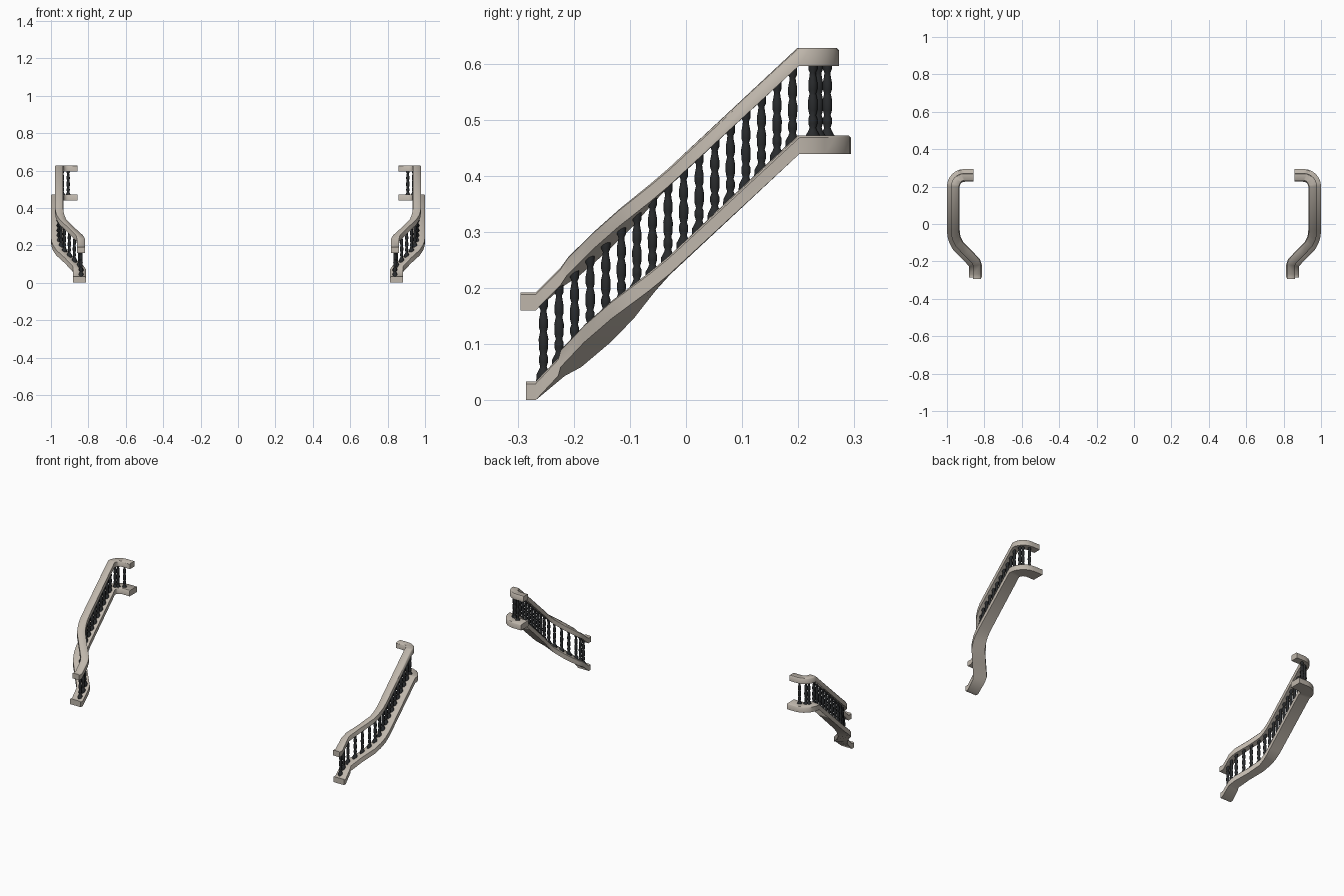
import bpy, bmesh, math
from mathutils import Vector

if "Cube" in bpy.data.objects:
    bpy.data.objects.remove(bpy.data.objects["Cube"])


def material(name, rgb):
    m = bpy.data.materials.new(name)
    m.diffuse_color = (*rgb, 1)
    m.use_nodes = True
    m.node_tree.nodes["Principled BSDF"].inputs["Base Color"].default_value = m.diffuse_color
    return m


STONE = material("pale stone", (0.52, 0.47, 0.41))
IRON = material("dark iron", (0.022, 0.024, 0.026))

# Plan of one stair side, from the bottom newel to the top return
PATH = [Vector(p) for p in [(0.848, -0.285), (0.848, -0.268), (0.848, -0.222), (0.854, -0.205),
                            (0.90, -0.158), (0.943, -0.113), (0.957, -0.085), (0.964, -0.06),
                            (0.966, -0.03), (0.966, 0.2)]]
PATH += [Vector((0.906 + 0.06 * math.cos(a), 0.2 + 0.06 * math.sin(a)))
         for a in [math.radians(15 * i) for i in range(1, 7)]]
PATH.append(Vector((0.857, 0.26)))


def climb(y):
    return min(1, max(0, (y + 0.268) / 0.468))


def normals(path):
    # mitred outward normals
    out = []
    for i in range(len(path)):
        a = (path[i] - path[i - 1]).normalized() if i else None
        b = (path[i + 1] - path[i]).normalized() if i < len(path) - 1 else None
        a, b = a or b, b or a
        t = (a + b).normalized()
        out.append(Vector((t.y, -t.x)) / max(0.5, t.dot(a)))
    return out


def finish(bm, name, mat, angle):
    bmesh.ops.recalc_face_normals(bm, faces=bm.faces)
    me = bpy.data.meshes.new(name)
    bm.to_mesh(me)
    bm.free()
    ob = bpy.data.objects.new(name, me)
    bpy.context.collection.objects.link(ob)
    me.materials.append(mat)
    bpy.ops.object.select_all(action='DESELECT')
    ob.select_set(True)
    bpy.context.view_layer.objects.active = ob
    bpy.ops.object.shade_smooth_by_angle(angle=math.radians(angle))


def sweep(name, side, path, z0, z1, half, height, bevel):
    # rail swept along the plan, its section kept upright
    prof = [(-half, 0), (half, 0), (half, height - bevel), (half - bevel, height),
            (-half + bevel, height), (-half, height - bevel)]
    bm = bmesh.new()
    rings = []
    for p, n in zip(path, normals(path)):
        z = z0 + (z1 - z0) * climb(p.y)
        rings.append([bm.verts.new((side * (p.x + n.x * u), p.y + n.y * u, z + v))
                      for u, v in prof])
    k = len(prof)
    for a, b in zip(rings, rings[1:]):
        for i in range(k):
            bm.faces.new((a[i], a[(i + 1) % k], b[(i + 1) % k], b[i]))
    bm.faces.new(rings[0])
    bm.faces.new(rings[-1])
    finish(bm, name, STONE, 45)


# Handrail plan sits slightly inside the base rail
HAND = [p - 0.009 * n for p, n in zip(PATH, normals(PATH))]
HAND[0].y = -0.295

# Turned baluster outline: (radius, height fraction)
TURN = [(0.014, -0.13), (0.013, 0.0), (0.008, 0.07), (0.006, 0.11), (0.0085, 0.17),
        (0.0085, 0.24), (0.006, 0.29), (0.0085, 0.36), (0.009, 0.5), (0.007, 0.57),
        (0.006, 0.6), (0.0085, 0.66), (0.0085, 0.76), (0.0065, 0.84), (0.0055, 0.9),
        (0.0085, 0.95), (0.0085, 1.05)]


def plan_x(y):
    for a, b in zip(HAND, HAND[1:]):
        if a.y <= y <= b.y:
            return a.x + (b.x - a.x) * (y - a.y) / (b.y - a.y)


SPOTS = [(plan_x(y), y) for y in [-0.254 + 0.02775 * i for i in range(17)]]
SPOTS += [(0.950, 0.226), (0.938, 0.236), (0.908, 0.252)]


def balusters(name, side):
    bm = bmesh.new()
    sides = 10
    for x, y in SPOTS:
        c = climb(y)
        lo, hi = 0.033 + 0.439 * c, 0.160 + 0.436 * c
        rings = []
        for r, f in TURN:
            rings.append([bm.verts.new((side * x + r * math.cos(2 * math.pi * i / sides),
                                        y + r * math.sin(2 * math.pi * i / sides),
                                        lo + f * (hi - lo))) for i in range(sides)])
        for a, b in zip(rings, rings[1:]):
            for i in range(sides):
                j = (i + 1) % sides
                bm.faces.new((a[i], a[j], b[j], b[i]))
        bm.faces.new(rings[0])
        bm.faces.new(rings[-1])
    finish(bm, name, IRON, 40)


# Mirrored pair of balustrades
for side, label in ((1, "right"), (-1, "left")):
    sweep(label + "_base_rail", side, PATH, 0.0, 0.439, 0.034, 0.033, 0.004)
    sweep(label + "_handrail", side, HAND, 0.160, 0.596, 0.0215, 0.032, 0.004)
    balusters(label + "_balusters", side)
